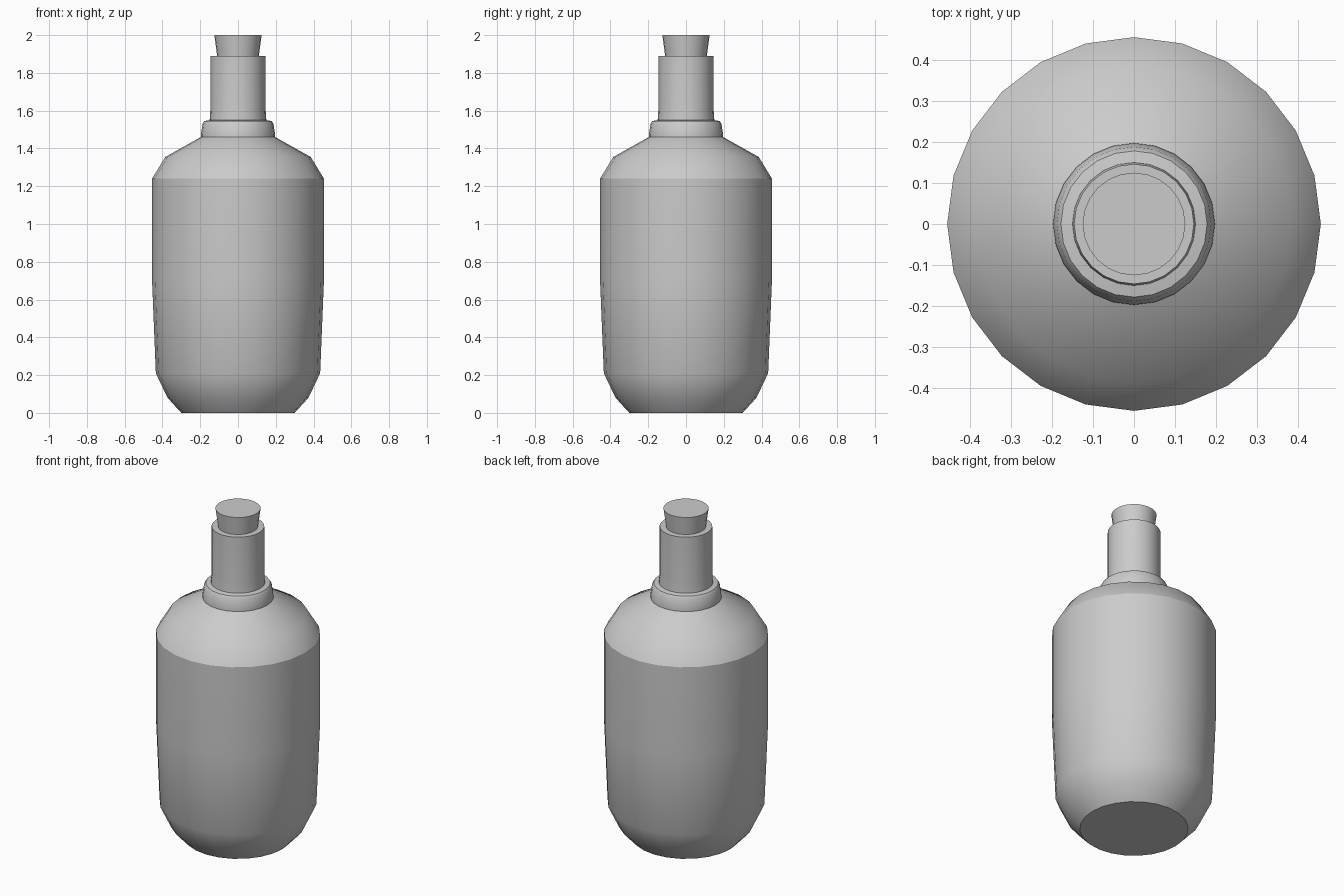
import bpy, bmesh, math

if "Cube" in bpy.data.objects:
    bpy.data.objects.remove(bpy.data.objects["Cube"])

SIDES = 24


def lathe(name, profile):
    """Spin an (r, z) profile about z, with both ends capped."""
    bm = bmesh.new()
    rings = []
    for r, z in profile:
        rings.append([bm.verts.new((r * math.cos(2 * math.pi * i / SIDES),
                                    r * math.sin(2 * math.pi * i / SIDES), z))
                      for i in range(SIDES)])
    for a, b in zip(rings, rings[1:]):
        for i in range(SIDES):
            j = (i + 1) % SIDES
            bm.faces.new((a[i], a[j], b[j], b[i]))
    bm.faces.new(rings[0][::-1])
    bm.faces.new(rings[-1])
    mesh = bpy.data.meshes.new(name)
    bm.to_mesh(mesh)
    bm.free()
    ob = bpy.data.objects.new(name, mesh)
    bpy.context.collection.objects.link(ob)
    bpy.ops.object.select_all(action='DESELECT')
    ob.select_set(True)
    bpy.context.view_layer.objects.active = ob
    bpy.ops.object.shade_smooth_by_angle(angle=math.radians(30))
    return ob


# Bottle: rounded base, body, shoulder, collar ring and neck
lathe("bottle", [
    (0.30, 0), (0.373, 0.08), (0.435, 0.21), (0.455, 0.70), (0.455, 1.24),
    (0.385, 1.355), (0.197, 1.46),
    (0.197, 1.47), (0.188, 1.53), (0.178, 1.545), (0.15, 1.55),
    (0.146, 1.61), (0.146, 1.89),
])

# Tapered stopper seated in the neck
lathe("stopper", [(0.109, 1.88), (0.125, 2.0)])
